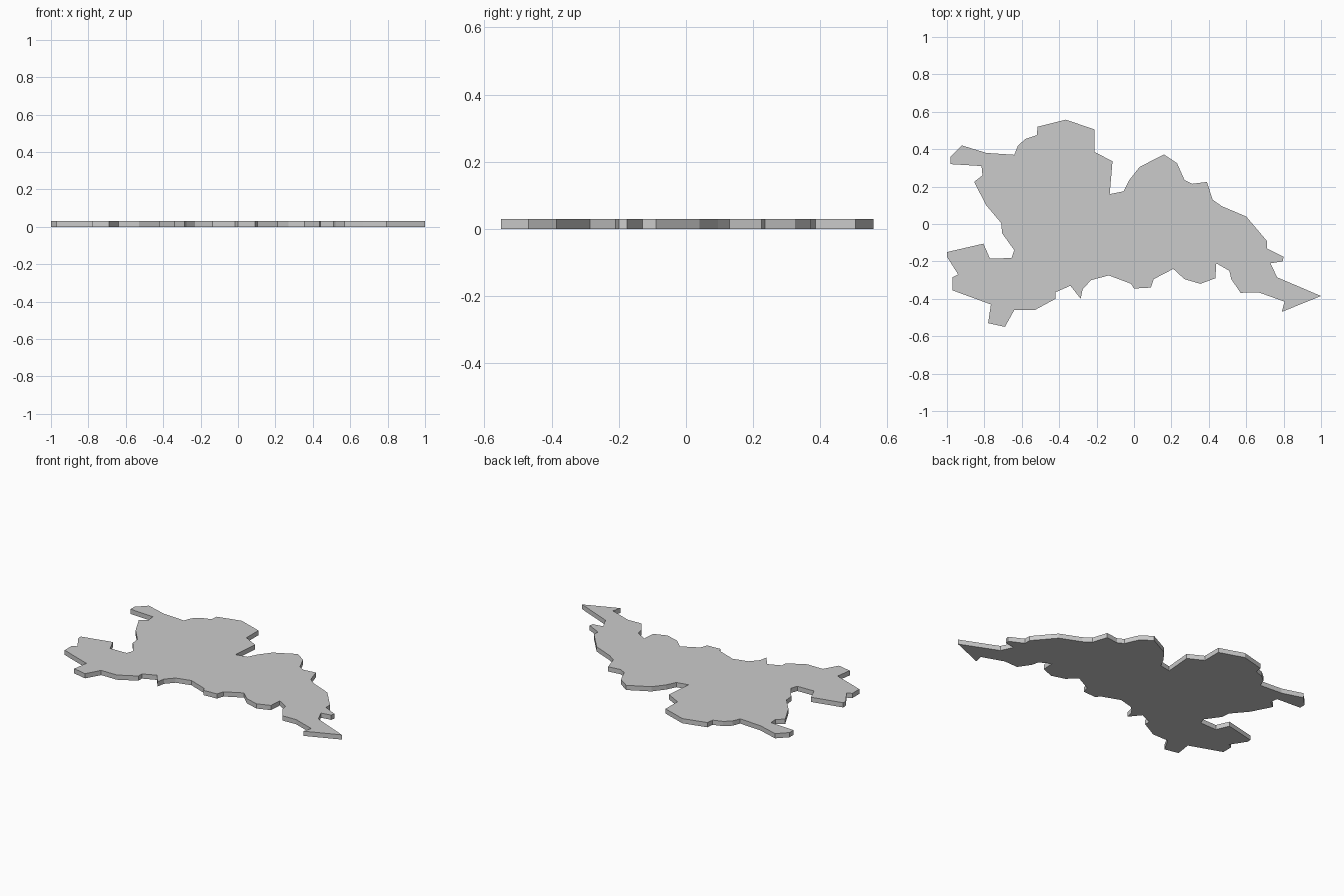
import bpy, bmesh

THICKNESS = 0.03

# Plan outline of the flat plate, clockwise from the upper left tip
outline = [
    (-0.98, 0.32), (-0.98, 0.36), (-0.92, 0.42), (-0.79, 0.38), (-0.64, 0.37),
    (-0.62, 0.42), (-0.58, 0.455), (-0.52, 0.475), (-0.515, 0.52), (-0.365, 0.558),
    (-0.21, 0.505), (-0.21, 0.385), (-0.115, 0.335), (-0.13, 0.16), (-0.055, 0.175),
    (-0.025, 0.235), (0.03, 0.305), (0.16, 0.372), (0.23, 0.325), (0.27, 0.235),
    (0.31, 0.215), (0.39, 0.225), (0.42, 0.13), (0.47, 0.095), (0.60, 0.04),
    (0.71, -0.09), (0.71, -0.13), (0.80, -0.175), (0.795, -0.20), (0.73, -0.21),
    (0.765, -0.285), (1.0, -0.385), (0.79, -0.47), (0.805, -0.415), (0.665, -0.365),
    (0.57, -0.368), (0.52, -0.295), (0.51, -0.25), (0.44, -0.21), (0.435, -0.29),
    (0.355, -0.32), (0.27, -0.295), (0.21, -0.24), (0.105, -0.295), (0.09, -0.34),
    (0.0, -0.345), (-0.015, -0.32), (-0.135, -0.275), (-0.23, -0.30), (-0.275, -0.35),
    (-0.285, -0.40), (-0.34, -0.33), (-0.42, -0.365), (-0.42, -0.40), (-0.53, -0.46),
    (-0.64, -0.46), (-0.69, -0.55), (-0.78, -0.53), (-0.765, -0.43), (-0.97, -0.355),
    (-0.97, -0.285), (-0.94, -0.27), (-1.0, -0.175), (-1.0, -0.15), (-0.805, -0.105),
    (-0.77, -0.185), (-0.655, -0.182), (-0.64, -0.14), (-0.705, -0.05), (-0.71, 0.005),
    (-0.79, 0.10), (-0.855, 0.225), (-0.81, 0.26), (-0.815, 0.31),
]

# Fill the outline, then raise it into a solid plate
bm = bmesh.new()
base = bm.faces.new([bm.verts.new((x, y, 0)) for x, y in outline])
raised = bmesh.ops.extrude_face_region(bm, geom=[base], use_keep_orig=True)["geom"]
bmesh.ops.translate(bm, vec=(0, 0, THICKNESS),
                    verts=[g for g in raised if isinstance(g, bmesh.types.BMVert)])
bmesh.ops.recalc_face_normals(bm, faces=bm.faces)

mesh = bpy.data.meshes.new("region_plate")
bm.to_mesh(mesh)
bm.free()
bpy.context.collection.objects.link(bpy.data.objects.new("region_plate", mesh))
